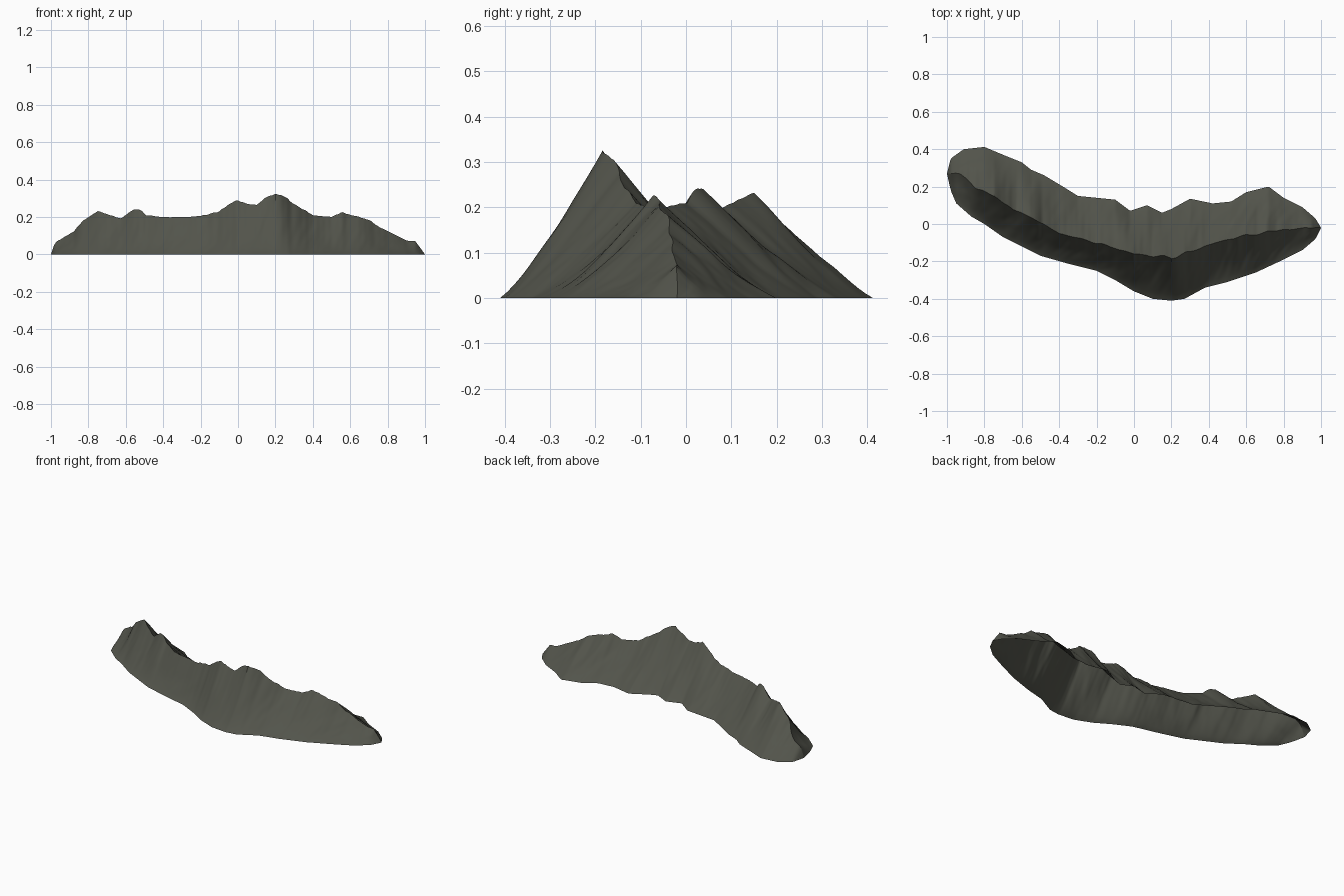
import bpy, bmesh, math
from mathutils import Vector, noise

if "Cube" in bpy.data.objects:
    bpy.data.objects.remove(bpy.data.objects["Cube"])

# Outline and crest, read as (x, value) pairs
FRONT = [(-1, .27), (-.98, .18), (-.95, .11), (-.87, .04), (-.8, 0), (-.7, -.07), (-.6, -.12),
         (-.5, -.17), (-.36, -.21), (-.2, -.25), (-.1, -.3), (0, -.36), (.1, -.4), (.2, -.41),
         (.27, -.4), (.38, -.34), (.5, -.31), (.65, -.26), (.8, -.19), (.9, -.14), (.97, -.08), (1, -.02)]
BACK = [(-1, .27), (-.98, .35), (-.91, .4), (-.8, .412), (-.7, .37), (-.6, .33), (-.55, .29),
        (-.48, .26), (-.38, .2), (-.3, .15), (-.2, .14), (-.1, .13), (-.02, .07), (.07, .1),
        (.15, .06), (.2, .08), (.3, .135), (.42, .11), (.52, .12), (.6, .17), (.72, .2),
        (.8, .14), (.9, .09), (.97, .03), (1, -.02)]
CREST_Y = [(-1, .27), (-.93, .27), (-.85, .2), (-.75, .15), (-.65, .08), (-.54, .03), (-.4, -.05),
           (-.2, -.1), (0, -.16), (.2, -.18), (.3, -.15), (.4, -.11), (.55, -.07), (.8, -.03),
           (.95, -.02), (1, -.02)]
CREST_Z = [(-1, 0), (-.98, .06), (-.92, .1), (-.88, .12), (-.83, .18), (-.75, .232), (-.68, .21),
           (-.63, .19), (-.56, .24), (-.53, .243), (-.49, .21), (-.4, .2), (-.3, .2), (-.2, .205),
           (-.1, .23), (-.04, .275), (0, .29), (.05, .27), (.1, .265), (.15, .305), (.2, .325),
           (.24, .315), (.3, .27), (.4, .21), (.5, .2), (.55, .225), (.65, .2), (.7, .185),
           (.75, .15), (.85, .1), (.9, .075), (.95, .07), (1, 0)]


def at(keys, x):
    """Straight-line value between key points."""
    for (x0, v0), (x1, v1) in zip(keys, keys[1:]):
        if x <= x1:
            return v0 + (v1 - v0) * (x - x0) / (x1 - x0)
    return keys[-1][1]


def slope_point(x, edge, crest, top, s, side):
    """Point on a flank: s = 0 at the foot, 1 at the crest; gullies roughen the middle."""
    y = edge + (crest - edge) * s
    z = top * s ** (1.2 if side < 0 else 1.12)
    mid = math.sin(math.pi * s) * min(1, top / .15)
    run = x + .12 * s * side
    gully = noise.noise(Vector((run * 14, s * 1.5, side * 7))) * .011
    gully += noise.noise(Vector((run * 34, s * 3, side * 3))) * .004
    return Vector((x, y, max(0, z + gully * mid)))


# Mountain ridge: an open shell of cross-sections along x
STEPS, ROWS = 240, 14
bm = bmesh.new()
sections = []
for i in range(STEPS + 1):
    x = -1 + 2 * i / STEPS
    f, b, c, h = (at(k, x) for k in (FRONT, BACK, CREST_Y, CREST_Z))
    if 0 < i < STEPS:
        c += noise.noise(Vector((x * 16, 2, 5))) * .012
        h += noise.noise(Vector((x * 40, 9, 1))) * .006 * min(1, h / .1)
    pts = [slope_point(x, f, c, h, j / ROWS, -1) for j in range(ROWS + 1)]
    pts += [slope_point(x, b, c, h, 1 - j / ROWS, 1) for j in range(1, ROWS + 1)]
    sections.append([bm.verts.new(p) for p in pts])
for a, b in zip(sections, sections[1:]):
    for j in range(2 * ROWS):
        bm.faces.new((a[j], b[j], b[j + 1], a[j + 1]))
bmesh.ops.remove_doubles(bm, verts=bm.verts, dist=.0002)
bmesh.ops.recalc_face_normals(bm, faces=bm.faces)
if sum(f.normal.z for f in bm.faces) < 0:
    bmesh.ops.reverse_faces(bm, faces=bm.faces)
mesh = bpy.data.meshes.new("mountain_ridge")
bm.to_mesh(mesh)
bm.free()
ridge = bpy.data.objects.new("mountain_ridge", mesh)
bpy.context.collection.objects.link(ridge)

# Dark rock colour
rock = bpy.data.materials.new("dark_rock")
rock.diffuse_color = (.085, .088, .07, 1)
rock.use_nodes = True
rock.node_tree.nodes["Principled BSDF"].inputs["Base Color"].default_value = rock.diffuse_color
mesh.materials.append(rock)

# Smooth flanks, sharp crest
bpy.context.view_layer.objects.active = ridge
ridge.select_set(True)
bpy.ops.object.shade_smooth_by_angle(angle=math.radians(40))
